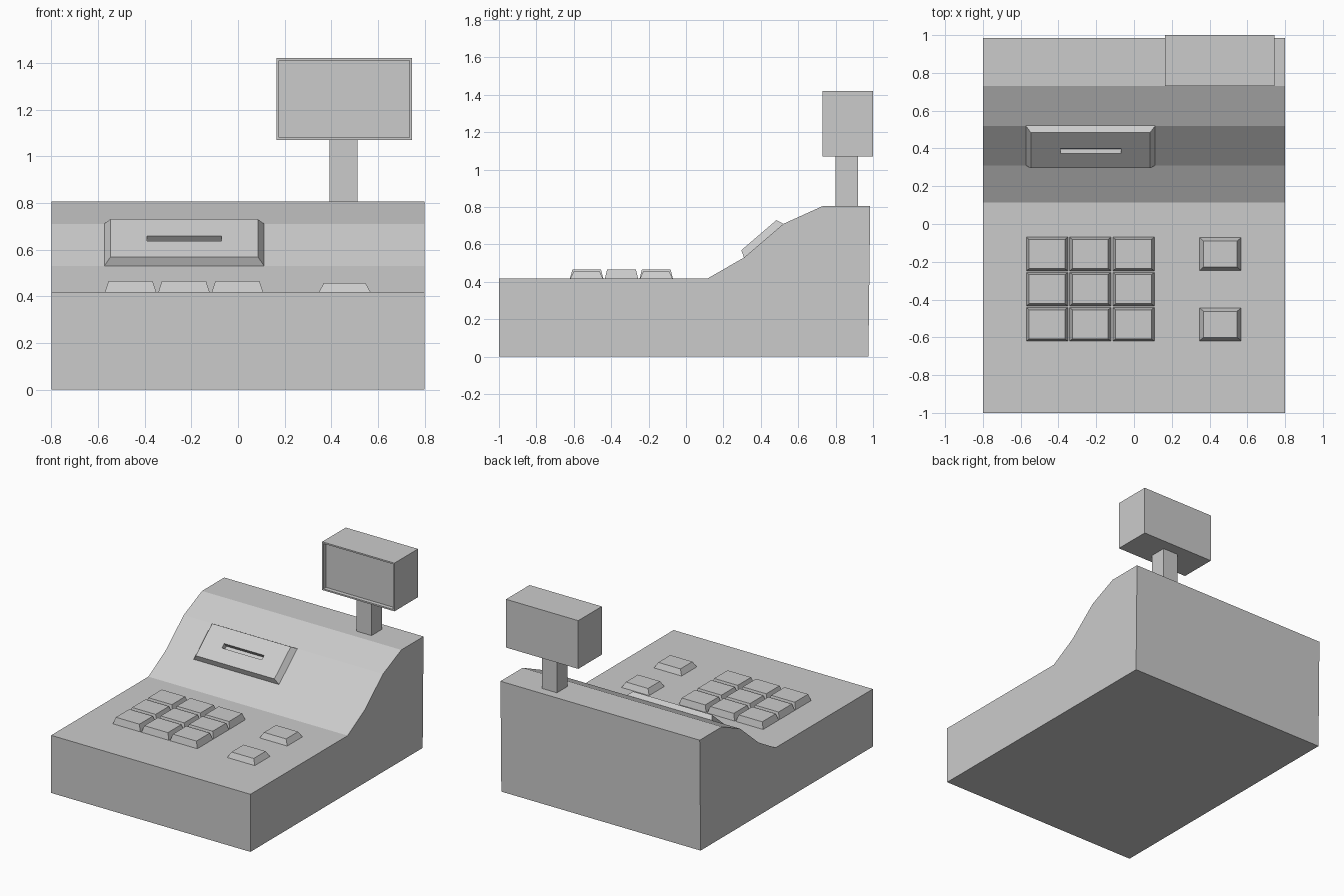
import bpy
import bmesh
from math import atan2
from mathutils import Matrix, Vector

cube = bpy.data.objects.get("Cube")
if cube:
    bpy.data.objects.remove(cube, do_unlink=True)

grey = bpy.data.materials.new("light_grey")
grey.use_nodes = True
colour = (0.6, 0.6, 0.6, 1)
grey.diffuse_color = colour
grey.node_tree.nodes["Principled BSDF"].inputs["Base Color"].default_value = colour


def finish(bm, name, matrix=None):
    bmesh.ops.recalc_face_normals(bm, faces=bm.faces)
    mesh = bpy.data.meshes.new(name)
    bm.to_mesh(mesh)
    bm.free()
    mesh.materials.append(grey)
    obj = bpy.data.objects.new(name, mesh)
    if matrix:
        obj.matrix_world = matrix
    bpy.context.collection.objects.link(obj)
    return obj


def block(lo, hi, taper=(0, 0)):
    """Box between two corners, its top pulled in by taper."""
    lo, hi = Vector(lo), Vector(hi)
    bm = bmesh.new()
    bmesh.ops.create_cube(bm, size=1)
    for v in bm.verts:
        top = v.co.z > 0
        for i in range(3):
            pull = taper[i] if top and i < 2 else 0
            v.co[i] = hi[i] - pull if v.co[i] > 0 else lo[i] + pull
    return bm


def face_towards(bm, direction):
    bm.normal_update()
    return max(bm.faces, key=lambda f: f.normal.dot(Vector(direction)))


# Body: side profile extruded across the width
profile = [(-1, 0), (-1, .418), (.115, .418), (.31, .53), (.52, .71),
           (.73, .805), (.985, .805), (.975, 0)]
bm = bmesh.new()
side = bm.faces.new([bm.verts.new((-.8, y, z)) for y, z in profile])
ext = bmesh.ops.extrude_face_region(bm, geom=[side])
bmesh.ops.translate(bm, vec=(1.6, 0, 0),
                    verts=[g for g in ext["geom"] if isinstance(g, bmesh.types.BMVert)])
finish(bm, "body")

# Number keys: three by three grid
for row in range(3):
    for col in range(3):
        x, y = -.573 + col * .229, -.25 - row * .186
        finish(block((x, y, .41), (x + .225, y + .182, .465), (.018, .014)),
               f"number_key_{row * 3 + col + 1}")

# Function keys at the side
for i, y in enumerate((-.25, -.622)):
    finish(block((.342, y, .41), (.572, y + .182, .457), (.026, .022)),
           f"function_key_{i + 1}")

# Receipt printer: bevelled panel lying on the steep slope, with a sunken slot
slope = (Matrix.Translation((0, .31, .53))
         @ Matrix.Rotation(atan2(.18, .21), 4, 'X'))
length = .277
bm = block((-.573, 0, 0), (.112, length, .039), (.027, .0145))
top = face_towards(bm, (0, 0, 1))
bmesh.ops.inset_individual(bm, faces=[top], thickness=.03)
for v in top.verts:
    v.co.x = -.07 if v.co.x > -.23 else -.39
    v.co.y = .152 if v.co.y > length / 2 else .118
ext = bmesh.ops.extrude_discrete_faces(bm, faces=[top])
bmesh.ops.translate(bm, vec=(0, 0, -.037), verts=ext["faces"][0].verts)
finish(bm, "receipt_printer", slope)

# Customer display on its post, with a recessed screen
finish(block((.392, .80, .79), (.512, .92, 1.08)), "display_post")
bm = block((.165, .73, 1.07), (.745, 1, 1.42))
front = face_towards(bm, (0, -1, 0))
bmesh.ops.inset_individual(bm, faces=[front], thickness=.015)
ext = bmesh.ops.extrude_discrete_faces(bm, faces=[front])
bmesh.ops.translate(bm, vec=(0, .03, 0), verts=ext["faces"][0].verts)
finish(bm, "customer_display")
